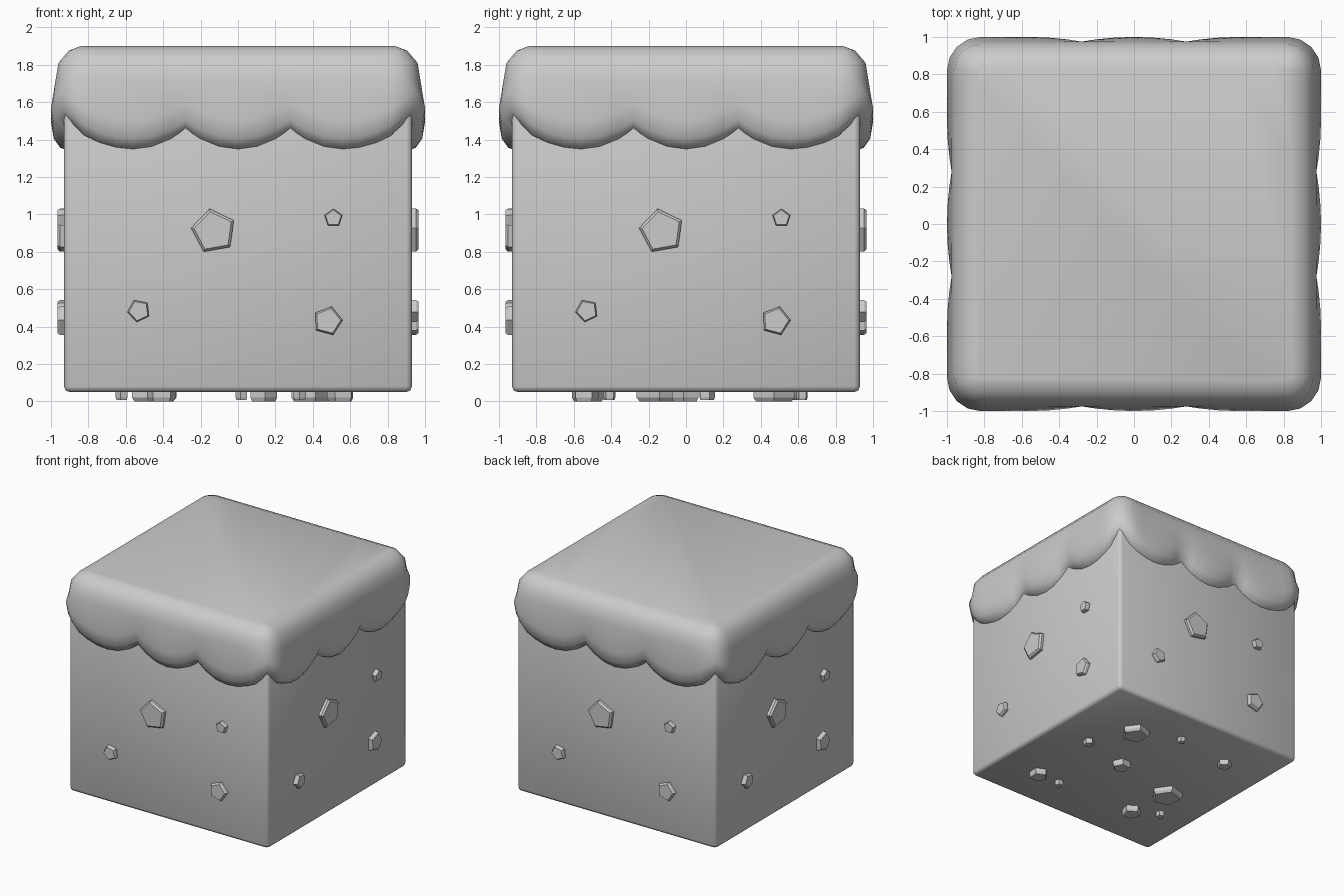
import bpy, bmesh, math
from mathutils import Matrix, Vector

if "Cube" in bpy.data.objects:
    bpy.data.objects.remove(bpy.data.objects["Cube"])


def finish(name, bm, smooth=None):
    bmesh.ops.recalc_face_normals(bm, faces=bm.faces[:])
    me = bpy.data.meshes.new(name)
    bm.to_mesh(me)
    bm.free()
    ob = bpy.data.objects.new(name, me)
    bpy.context.collection.objects.link(ob)
    if smooth:
        bpy.ops.object.select_all(action='DESELECT')
        ob.select_set(True)
        bpy.context.view_layer.objects.active = ob
        bpy.ops.object.shade_smooth_by_angle(angle=math.radians(smooth))
    return ob


# Soil block with softened edges
bm = bmesh.new()
bmesh.ops.create_cube(bm, size=1, matrix=Matrix.Translation((0, 0, 0.875))
                      @ Matrix.Diagonal((1.86, 1.86, 1.65, 1)))
bmesh.ops.bevel(bm, geom=bm.edges[:], offset=0.03, segments=2, profile=0.5,
                affect='EDGES')
finish("soil_block", bm, 50)

# Grass cap: rounded-square rings, with three scallops along each side
CORE = 0.82


def scallop(t):
    """Lower edge height and bulge reduction at distance t from side centre."""
    t = abs(t)
    if t > 0.56:
        return 1.345 + 0.13 * ((t - 0.56) / 0.35) ** 2, 0
    u = (t if t < 0.28 else t - 0.56) / 0.28
    return 1.345 + 0.10 * u * u, 0.025 * u * u


half = [0.1, 0.2, 0.28, 0.36, 0.46, 0.56, 0.65, 0.74, CORE]
stations = [(t, 0) for t in [-h for h in reversed(half)] + [0] + half]
stations += [(CORE, math.radians(a)) for a in (22.5, 45, 67.5)]

columns = []
for side in range(4):
    turn = Matrix.Rotation(side * math.pi / 2, 3, 'Z')
    for t, a in stations:
        e, k = scallop(t + (1 - CORE) * math.sin(min(a, math.pi / 2 - a)))
        rows = [(0.84, 1.9), (0.905, 1.875), (0.96, 1.81), (0.975, 1.72),
                (1.0 - k, e + 0.15), (0.985 - k, e + 0.06),
                (0.95 - k, e + 0.01), (0.915 - k, e), (0.86, 1.62)]
        columns.append([turn @ Vector((t + (d - CORE) * math.sin(a),
                                       -CORE - (d - CORE) * math.cos(a), z))
                        for d, z in rows])
bm = bmesh.new()
grid = [[bm.verts.new(p) for p in col] for col in columns]
for i, col in enumerate(grid):
    nxt = grid[(i + 1) % len(grid)]
    for j in range(len(col) - 1):
        bm.faces.new((col[j], nxt[j], nxt[j + 1], col[j + 1]))
for end in (0, -1):
    bm.faces.new([col[end] for col in grid])
finish("grass_cap", bm, 60)


# Pentagonal pebbles, pushing out of a face along local z
def pebble(name, place, u, v, r, angle, height):
    bm = bmesh.new()
    rings = [(r, -0.02), (r, height * 0.6), (r * 0.87, height)]
    vs = [[bm.verts.new((u + q * math.cos(angle + i * math.tau / 5),
                         v + q * math.sin(angle + i * math.tau / 5), h))
           for i in range(5)] for q, h in rings]
    for lo, hi in zip(vs, vs[1:]):
        for i in range(5):
            bm.faces.new((lo[i], lo[(i + 1) % 5], hi[(i + 1) % 5], hi[i]))
    bm.faces.new(vs[-1])
    bm.faces.new(vs[0])
    bm.transform(place)
    finish(name, bm)


# The same four pebbles on every side
side_pebbles = [(-0.13, 0.91, 0.122, 100), (0.51, 0.98, 0.05, 90),
                (-0.53, 0.485, 0.062, 115), (0.48, 0.43, 0.08, 75)]
for n, side in enumerate(("front", "right", "back", "left")):
    place = (Matrix.Rotation(n * math.pi / 2, 4, 'Z')
             @ Matrix.Translation((0, -0.93, 0))
             @ Matrix.Rotation(math.pi / 2, 4, 'X'))
    for i, (u, v, r, a) in enumerate(side_pebbles):
        pebble(f"{side}_pebble_{i + 1}", place, u, v, r, math.radians(a), 0.035)

# Scattered pebbles underneath
under = [(0.38, 0.47, 0.115), (0.57, 0.11, 0.045), (0.02, 0.62, 0.033),
         (0.135, 0.0, 0.075), (-0.50, 0.54, 0.06), (0.55, -0.54, 0.075),
         (0.33, -0.55, 0.035), (-0.46, -0.14, 0.13), (-0.41, -0.52, 0.08),
         (-0.62, -0.41, 0.035)]
place = Matrix.Translation((0, 0, 0.05)) @ Matrix.Rotation(math.pi, 4, 'X')
for i, (x, y, r) in enumerate(under):
    pebble(f"under_pebble_{i + 1}", place, x, -y, r, i * 0.9,
           0.05 if r > 0.06 else 0.042)
